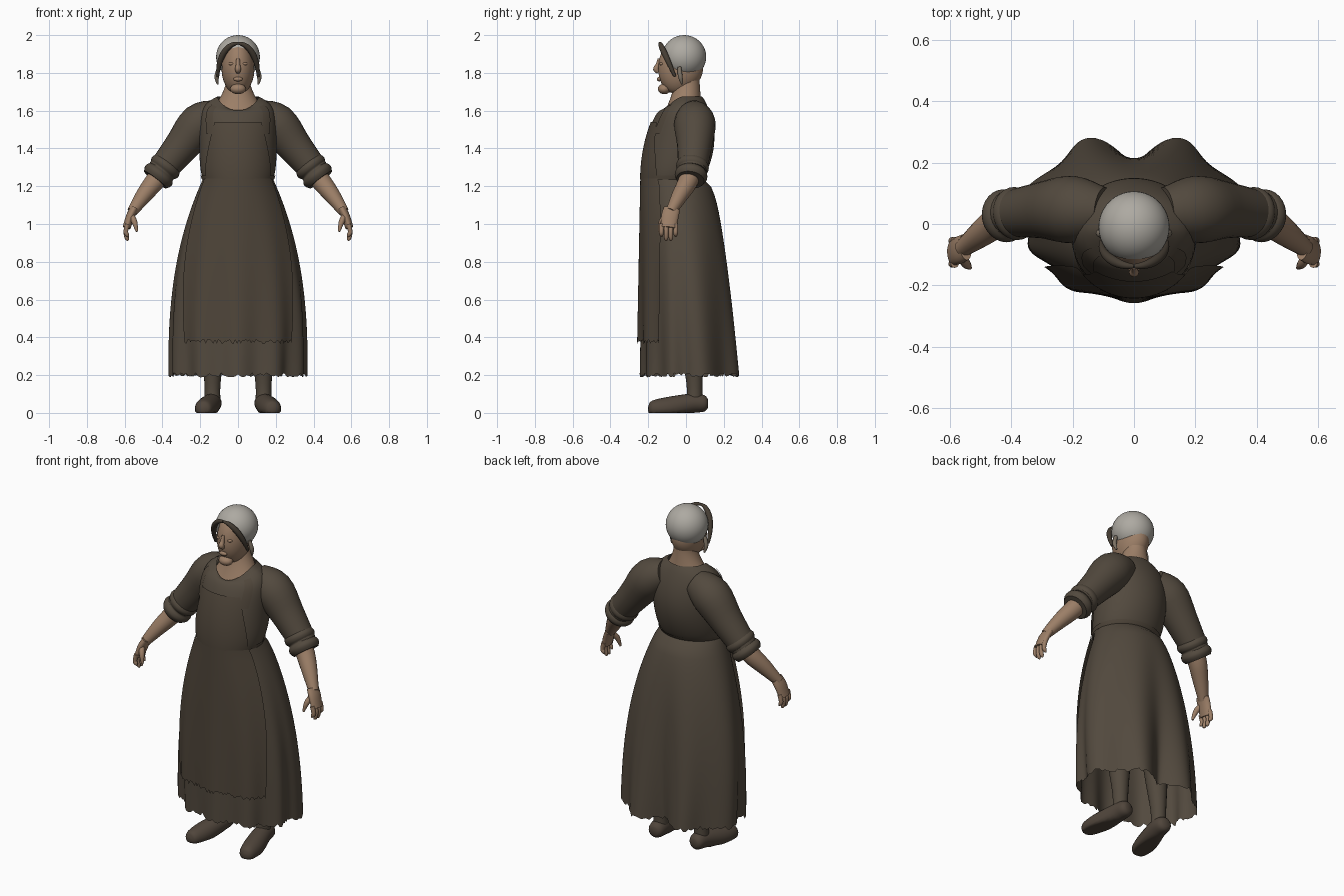
import bpy, bmesh, random
from math import sin, cos, pi, radians
from mathutils import Vector

random.seed(4)
if "Cube" in bpy.data.objects:
    bpy.data.objects.remove(bpy.data.objects["Cube"], do_unlink=True)


def material(name, *color):
    mat = bpy.data.materials.new(name)
    mat.use_nodes = True
    mat.diffuse_color = (*color, 1)
    shader = mat.node_tree.nodes["Principled BSDF"]
    shader.inputs["Base Color"].default_value = (*color, 1)
    shader.inputs["Roughness"].default_value = .9
    return mat


WOOL = material("brown wool", .085, .067, .048)
APRON = material("apron brown", .078, .06, .042)
LEATHER = material("shoe leather", .08, .06, .044)
SKIN = material("skin", .33, .21, .135)
LINEN = material("cap linen", .42, .4, .36)
HAIR = material("dark hair", .06, .047, .034)
TIE = material("cap tie", .2, .165, .125)


def finish(name, bm, mat):
    bmesh.ops.recalc_face_normals(bm, faces=bm.faces)
    mesh = bpy.data.meshes.new(name)
    bm.to_mesh(mesh)
    bm.free()
    mesh.materials.append(mat)
    part = bpy.data.objects.new(name, mesh)
    bpy.context.collection.objects.link(part)
    bpy.ops.object.select_all(action="DESELECT")
    part.select_set(True)
    bpy.context.view_layer.objects.active = part
    bpy.ops.object.shade_smooth_by_angle(angle=radians(50))


def bridge(bm, rows, closed):
    count = len(rows[0])
    for low, high in zip(rows, rows[1:]):
        for i in range(count if closed else count - 1):
            j = (i + 1) % count
            bm.faces.new((low[i], low[j], high[j], high[i]))


def pleats(down, angle):
    """Folds that deepen toward the hem, with a deep hollow at the back."""
    side = sin(angle)
    wave = cos((11 if side < 0 else 7) * (angle + pi / 2))
    depth = .09 + .28 * max(0, side) ** 6
    return 1 - down ** 1.5 * depth * (1 - wave) / 2


def sheet(name, shape, mat, start=0, end=1, span=None, pleated=False, grow=0,
          ragged=0, around=72, levels=24):
    """Oval rings from shape(f) -> height, half width, front, back, front dip."""
    bm = bmesh.new()
    rows = []
    for k in range(levels + 1):
        f = k / levels
        v = start + (end - start) * f
        height, half, front, back, dip = shape(v)
        first, last = span(f) if span else (0, 2 * pi)
        row = []
        for i in range(around):
            angle = first + (last - first) * i / (around - 1 if span else around)
            c, s = cos(angle), sin(angle)
            scale = pleats(v, angle) if pleated else 1
            z = height - dip * max(0, -s) ** 1.5
            if k == levels:
                z += random.uniform(-ragged, ragged)
            y = (front + back) / 2 + s * ((back - front) / 2 * scale + grow)
            row.append(bm.verts.new((c * (half * scale + grow), y, z)))
        rows.append(row)
    bridge(bm, rows, span is None)
    finish(name, bm, mat)


def spline(keys, steps=4):
    """Smooth curve through equal-length tuples."""
    padded = [keys[0], *keys, keys[-1]]
    out = []
    for quad in zip(padded, padded[1:], padded[2:], padded[3:]):
        for step in range(steps):
            t = step / steps
            out.append([b + t / 2 * (c - a + t * (2 * a - 5 * b + 4 * c - d
                                                  + t * (3 * b - a - 3 * c + d)))
                        for a, b, c, d in zip(*quad)])
    return out + [keys[-1]]


def tube(name, keys, mat, side=1, flat=1, sole=False, around=20):
    """Tube through (x, y, z, radius) keys; flat scales its depth, sole rests it on the floor."""
    bm = bmesh.new()
    points = spline(keys)
    centres = [Vector(p[:3]) for p in points]
    rows = []
    for k, centre in enumerate(centres):
        along = centres[min(k + 1, len(centres) - 1)] - centres[max(k - 1, 0)]
        deep = Vector((0, 0, 1) if sole else (0, 1, 0))
        deep = (deep - deep.project(along)).normalized()
        wide = along.cross(deep).normalized()
        row = []
        for i in range(around):
            angle = 2 * pi * i / around
            co = centre + points[k][3] * (wide * cos(angle) + deep * sin(angle) * flat)
            row.append(bm.verts.new((co.x * side, co.y, max(co.z, 0) if sole else co.z)))
        rows.append(row)
    bridge(bm, rows, True)
    bm.faces.new(rows[0])
    bm.faces.new(rows[-1])
    finish(name, bm, mat)


def ball(name, centre, size, mat, cuts=(), segments=20):
    bm = bmesh.new()
    bmesh.ops.create_uvsphere(bm, u_segments=segments, v_segments=segments // 2, radius=1)
    for vert in bm.verts:
        vert.co = Vector(centre) + Vector(size) * vert.co
    for point, normal in cuts:
        bmesh.ops.bisect_plane(bm, geom=bm.verts[:] + bm.edges[:] + bm.faces[:],
                               plane_co=point, plane_no=normal, clear_outer=True)
    finish(name, bm, mat)


def front(low, high):
    """Span about the front whose half-angle eases from low to high degrees."""
    return lambda f: [radians(s * (low + (high - low) * f) - 90) for s in (-1, 1)]


# Profile rules: skirt from waist to hem, the rest from bottom to top
def skirt(f):
    return 1.24 - 1.04 * f, .185 + .19 * (1 - (1 - f) ** 2.5), -.225 - .02 * f, .09 + .215 * f ** .5, 0


def bodice(f):
    half = .11 + .095 * (1 - f ** 10) - .02 * (1 - f) ** 8
    return 1.235 + .44 * f, half, .115 * f * f - .235, .085 + .065 * abs(sin(pi * f)) ** .8, .075 * f ** 8


def neck(f):
    flare = (1 - f) ** 1.5
    return 1.57 + .19 * f, .062 + .1 * flare, -.06 - .065 * flare, .072 + .02 * flare, 0


def skull(f):
    bulge = abs(sin(pi * f ** .9))
    return 1.685 + .3 * f, .087 * bulge ** .5, -.03 - .117 * bulge ** .4, .11 * bulge ** .8 - .02, 0


# Dress and apron
sheet("skirt", skirt, WOOL, pleated=True, ragged=.012, around=144)
sheet("apron_skirt", skirt, APRON, end=.83, span=front(62, 51), pleated=True, grow=.017, ragged=.012)
sheet("bodice", bodice, WOOL)
sheet("apron_bib", bodice, APRON, end=.7, span=front(62, 36), grow=.008)
sheet("waistband", bodice, APRON, end=.05, grow=.006, levels=4)

# Neck, face and cap trimmed along the brow and nape
sheet("neck", neck, SKIN)
sheet("head", skull, SKIN)
tube("nose", [(0, -.14, 1.875, .009), (0, -.15, 1.84, .012), (0, -.158, 1.82, .016),
              (0, -.145, 1.805, .012)], SKIN)
ball("lips", (0, -.142, 1.767), (.025, .012, .012), SKIN)
ball("chin", (0, -.115, 1.715), (.042, .034, .028), SKIN)
ball("cap", (0, -.01, 1.885), (.116, .117, .115), LINEN, segments=40,
     cuts=(((0, -.055, 1.79), (0, -.17, -.07)), ((0, 0, 1.778), (0, -.15, -1))))

for side, label in ((1, "left"), (-1, "right")):
    sheet("apron_strap_" + label, bodice, APRON, start=.55, end=.94, grow=.006, around=10,
          span=lambda f: [radians(side * (a + 8 * f) - 90) for a in (36, 52)])
    ball("eyelid_" + label, (side * .034, -.128, 1.848), (.017, .013, .009), SKIN)

    # Hair swept back from the parting, and the loose cap tie
    turns = [i / 6 * pi / 2 for i in range(7)]
    tube("hair_" + label, [(.107 * sin(a), .08 * (1 - cos(a)) - .138, 1.78 + .177 * cos(a),
                            .007 + .009 * sin(a * 2)) for a in turns], HAIR, side)
    tube("cap_tie_" + label, [(.1, -.035, 1.83, .01), (.113, -.03, 1.78, .012),
                              (.107, -.02, 1.74, .005)], TIE, side)

    # Sleeve with a rolled cuff that follows the arm
    tube("sleeve_" + label, [(.1, .04, 1.58, .08), (.2, .047, 1.53, .11), (.3, .045, 1.41, .092),
                             (.41, .033, 1.275, .075)], WOOL, side, around=28)
    top, bottom = Vector((.368, .038, 1.325)), Vector((.438, .023, 1.234))
    tube("cuff_" + label, [(*top.lerp(bottom, i / 8), .074 + .013 * abs(sin(pi * i / 4)))
                           for i in range(9)], WOOL, side, around=28)

    # Forearm, palm, fingers and thumb
    tube("forearm_" + label, [(.4, .028, 1.28, .055), (.445, .008, 1.22, .052),
                              (.5, -.033, 1.15, .043), (.56, -.08, 1.065, .028)], SKIN, side)
    tube("palm_" + label, [(.55, -.075, 1.08, .022), (.57, -.085, 1.04, .023),
                           (.59, -.093, .98, .021)], SKIN, side, flat=2)
    for i, finger in enumerate(("index", "middle", "ring", "little")):
        y = .025 * i - .13
        tip = .91 + .01 * (i - 1.5) ** 2
        tube(finger + "_finger_" + label, [(.585, y, 1, .013), (.594, y, .96, .012),
                                           (.588, y, tip + .012, .011), (.58, y, tip, .004)], SKIN, side)
    tube("thumb_" + label, [(.565, -.105, 1.045, .016), (.548, -.13, 1.01, .015),
                            (.535, -.143, .96, .006)], SKIN, side)

    # Stockinged leg and shoe
    tube("leg_" + label, [(.135, .045, .07, .042), (.135, .045, .16, .043), (.13, .03, .4, .065),
                          (.11, .02, .7, .08)], WOOL, side)
    tube("shoe_" + label, [(.132, .115, .05, .025), (.134, .095, .05, .044), (.14, .03, .05, .052),
                           (.168, -.1, .025, .058), (.183, -.18, .022, .042), (.186, -.2, .022, .012)],
         LEATHER, side, sole=True)
